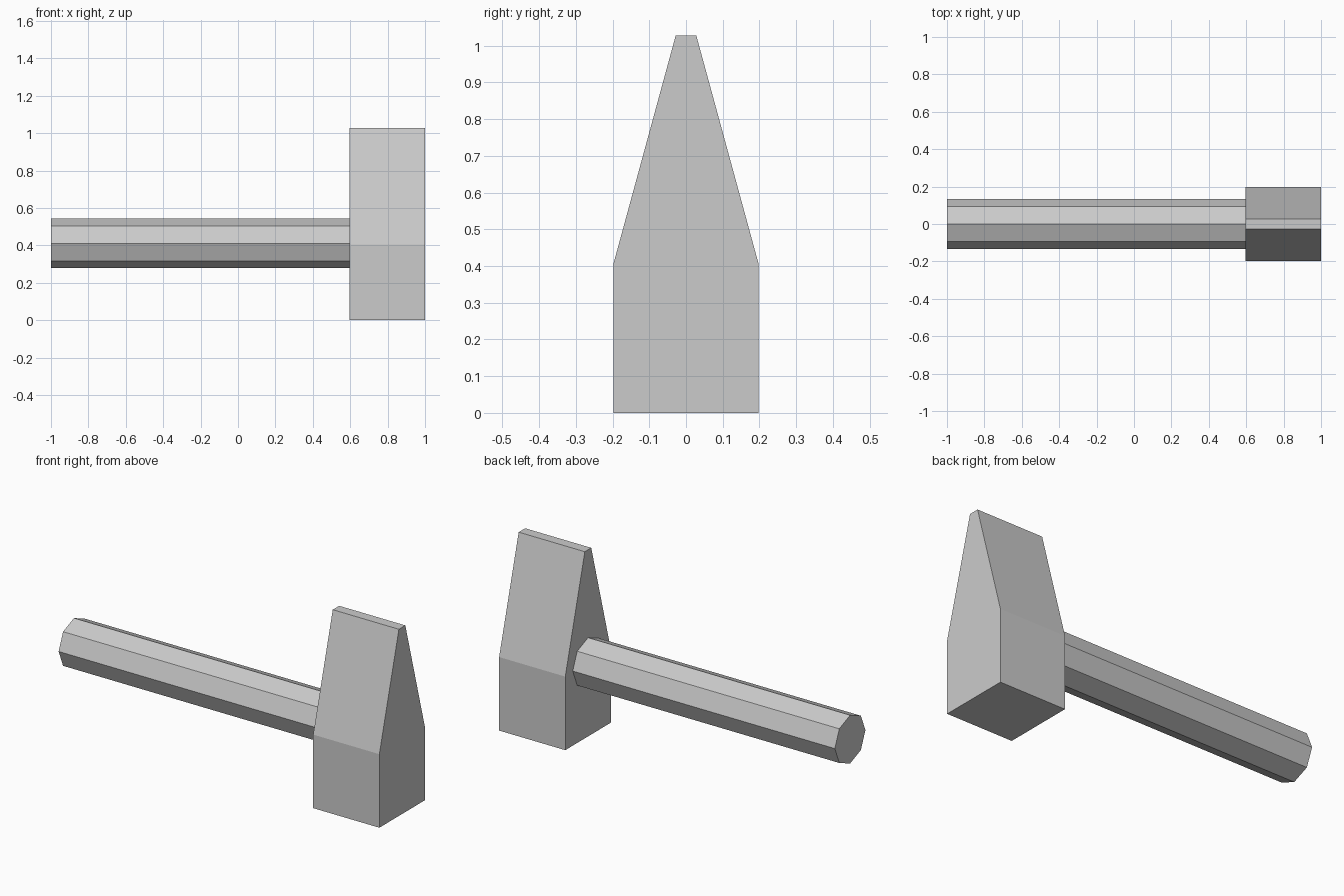
import bpy
import bmesh
from math import radians
from mathutils import Matrix, Vector

cube = bpy.data.objects.get("Cube")
if cube:
    bpy.data.objects.remove(cube, do_unlink=True)

# Single flat grey for the whole tool
grey = bpy.data.materials.new("light_grey")
grey.use_nodes = True
colour = (0.6, 0.6, 0.6, 1)
grey.diffuse_color = colour
grey.node_tree.nodes["Principled BSDF"].inputs["Base Color"].default_value = colour


def extrude_profile(name, profile, x_start, x_end):
    """Extrude a closed (y, z) profile along x into a solid part."""
    bm = bmesh.new()
    face = bm.faces.new([bm.verts.new((x_start, y, z)) for y, z in profile])
    result = bmesh.ops.extrude_face_region(bm, geom=[face], use_keep_orig=True)
    moved = [g for g in result["geom"] if isinstance(g, bmesh.types.BMVert)]
    bmesh.ops.translate(bm, verts=moved, vec=(x_end - x_start, 0, 0))
    bmesh.ops.recalc_face_normals(bm, faces=bm.faces)
    mesh = bpy.data.meshes.new(name)
    bm.to_mesh(mesh)
    bm.free()
    mesh.materials.append(grey)
    obj = bpy.data.objects.new(name, mesh)
    bpy.context.collection.objects.link(obj)
    return obj


# Head: square block tapering to a narrow peen, mirrored across y
half = [(0.198, 0), (0.198, 0.405), (0.028, 1.028)]
outline = half + [(-y, z) for y, z in reversed(half)]
extrude_profile("hammer_head", outline, 0.597, 1.0)

# Handle: eight-sided bar with a corner pointing up
spoke = Vector((0, 0.133))
ring = [Matrix.Rotation(radians(45 * i), 2) @ spoke for i in range(8)]
extrude_profile("handle", [(v.x, v.y + 0.411) for v in ring], -1.0, 0.597)
